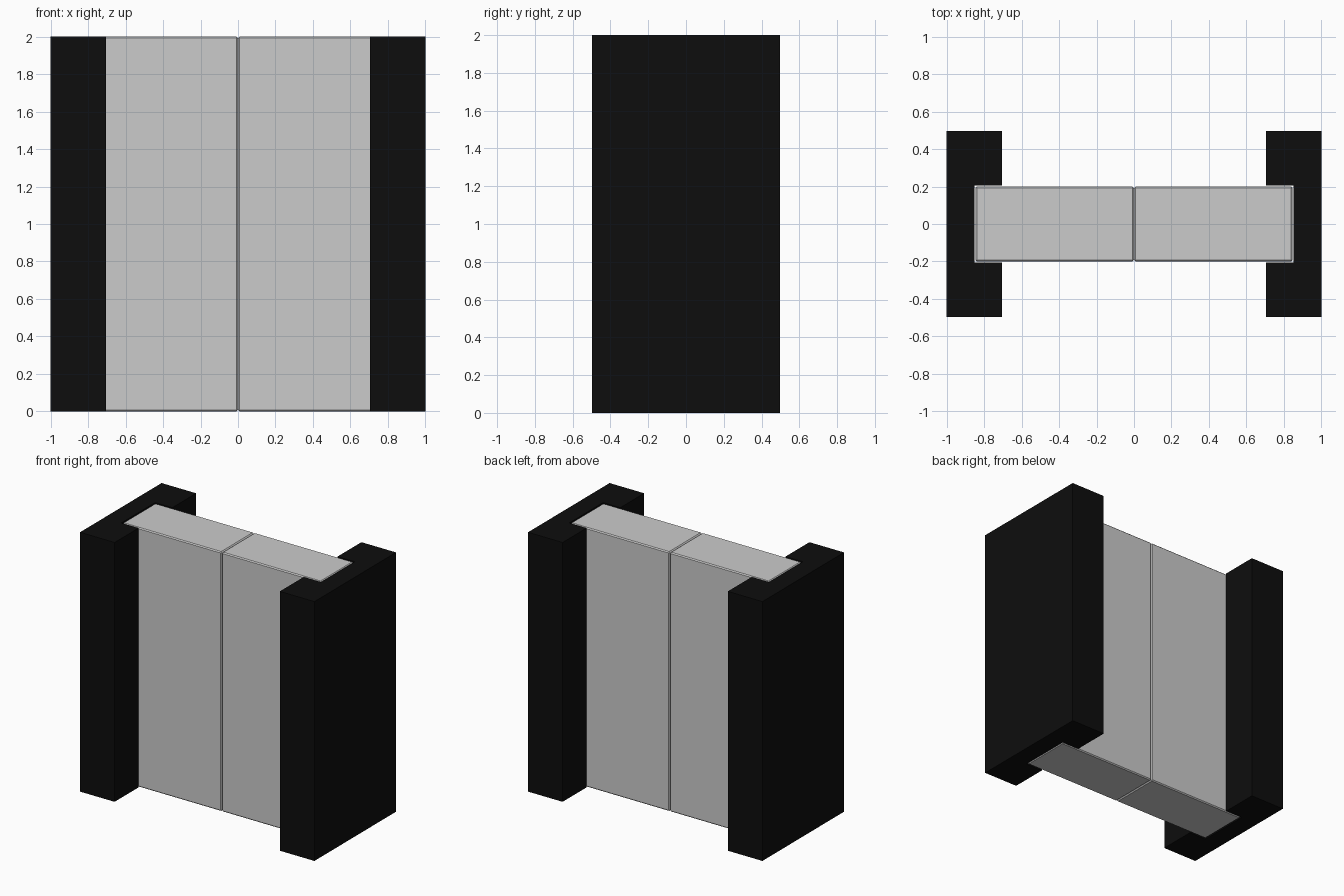
import bpy, bmesh

if "Cube" in bpy.data.objects:
    bpy.data.objects.remove(bpy.data.objects["Cube"])


def make_object(name, bm, color=None):
    bmesh.ops.recalc_face_normals(bm, faces=bm.faces)
    mesh = bpy.data.meshes.new(name)
    bm.to_mesh(mesh)
    bm.free()
    obj = bpy.data.objects.new(name, mesh)
    bpy.context.collection.objects.link(obj)
    if color:
        mat = bpy.data.materials.new(name + "_black")
        mat.diffuse_color = color
        mat.use_nodes = True
        mat.node_tree.nodes["Principled BSDF"].inputs["Base Color"].default_value = mat.diffuse_color
        mesh.materials.append(mat)
    return obj


def prism(profile, height):
    bm = bmesh.new()
    face = bm.faces.new([bm.verts.new((x, y, 0)) for x, y in profile])
    top = bmesh.ops.extrude_face_region(bm, geom=[face])["geom"]
    verts = [v for v in top if isinstance(v, bmesh.types.BMVert)]
    bmesh.ops.translate(bm, verts=verts, vec=(0, 0, height))
    return bm


for side, sx in (("left", -1), ("right", 1)):
    # Jamb: C-shaped post with a pocket that receives the door
    half = [(1, 0.497), (0.705, 0.497), (0.705, 0.206), (0.852, 0.206)]
    profile = half + [(x, -y) for x, y in reversed(half)]
    make_object(side + "_jamb", prism([(sx * x, y) for x, y in profile], 2),
                (0.004, 0.004, 0.004, 1))

    # Sliding door leaf with a fine chamfer on every edge
    leaf = [(0.001, -0.2), (0.847, -0.2), (0.847, 0.2), (0.001, 0.2)]
    door = make_object(side + "_door", prism([(sx * x, y) for x, y in leaf], 2))
    bevel = door.modifiers.new("edge_chamfer", "BEVEL")
    bevel.width = 0.008
    bevel.segments = 1
